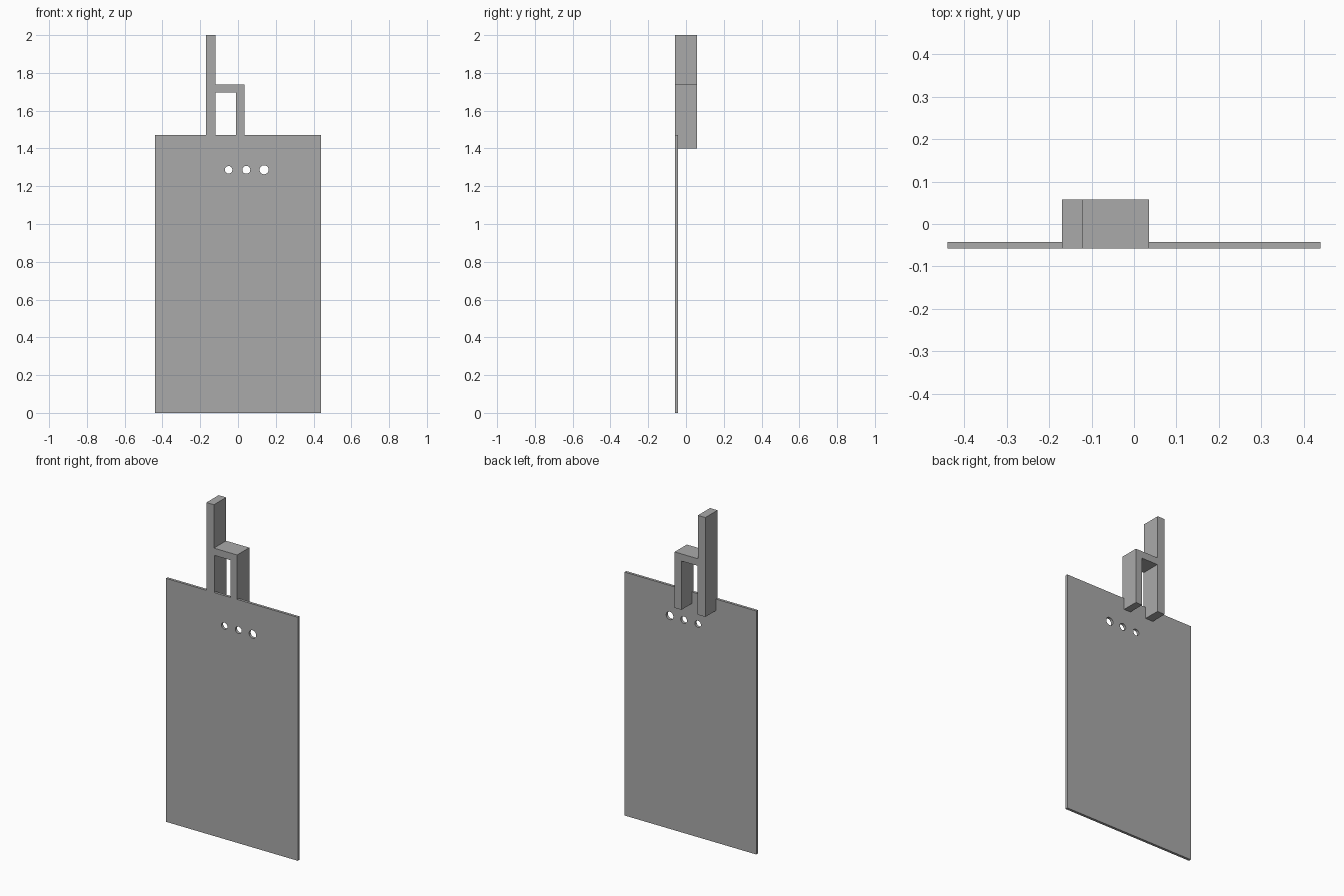
import bpy
import bmesh
from mathutils import Matrix, Vector

if "Cube" in bpy.data.objects:
    bpy.data.objects.remove(bpy.data.objects["Cube"], do_unlink=True)

grey = bpy.data.materials.new("plain_grey")
grey.use_nodes = True
colour = (0.4, 0.4, 0.4, 1)
grey.diffuse_color = colour
grey.node_tree.nodes["Principled BSDF"].inputs["Base Color"].default_value = colour

FRONT, BACK, PLATE_BACK = -0.058, 0.058, -0.042
PLATE_TOP, HANDLE_BASE = 1.47, 1.40


def make_object(name, bm):
    bmesh.ops.recalc_face_normals(bm, faces=bm.faces)
    mesh = bpy.data.meshes.new(name)
    bm.to_mesh(mesh)
    bm.free()
    mesh.materials.append(grey)
    obj = bpy.data.objects.new(name, mesh)
    bpy.context.collection.objects.link(obj)
    return obj


def extrude_profile(name, points, y0, y1):
    """Extrude an (x, z) outline from y0 to y1."""
    bm = bmesh.new()
    face = bm.faces.new([bm.verts.new((x, y0, z)) for x, z in points])
    result = bmesh.ops.extrude_face_region(bm, geom=[face])
    verts = [g for g in result["geom"] if isinstance(g, bmesh.types.BMVert)]
    bmesh.ops.translate(bm, vec=Vector((0, y1 - y0, 0)), verts=verts)
    return make_object(name, bm)


def apply_boolean(target, other, operation):
    mod = target.modifiers.new(operation.lower(), "BOOLEAN")
    mod.operation = operation
    mod.solver = "EXACT"
    mod.object = other
    bpy.context.view_layer.objects.active = target
    bpy.ops.object.modifier_apply(modifier=mod.name)
    bpy.data.objects.remove(other, do_unlink=True)


# Flat panel
panel = extrude_profile(
    "panel", [(-0.44, 0), (0.44, 0), (0.44, PLATE_TOP), (-0.44, PLATE_TOP)],
    FRONT, PLATE_BACK)

# Row of three round holes
bm = bmesh.new()
for x, radius in ((-0.05, 0.02), (0.044, 0.021), (0.138, 0.024)):
    place = Matrix.Translation((x, PLATE_BACK, 1.287)) @ Matrix.Rotation(1.5707963, 4, "X")
    bmesh.ops.create_cone(bm, cap_ends=True, segments=24, radius1=radius,
                          radius2=radius, depth=0.1, matrix=place)
apply_boolean(panel, make_object("hole_cutter", bm), "DIFFERENCE")

# Chair-shaped handle: tall post, crossbar and short leg
handle = extrude_profile(
    "handle",
    [(-0.17, HANDLE_BASE), (-0.118, HANDLE_BASE), (-0.118, 1.695), (-0.01, 1.695),
     (-0.01, HANDLE_BASE), (0.035, HANDLE_BASE), (0.035, 1.738), (-0.12, 1.738),
     (-0.12, 2), (-0.17, 2)],
    FRONT, BACK)

# Notch the handle legs so they lap over the panel and sit flush in front
bm = bmesh.new()
bmesh.ops.create_cube(bm, size=1)
low, high = Vector((-1, -0.2, 1)), Vector((1, PLATE_BACK, PLATE_TOP))
bmesh.ops.scale(bm, vec=high - low, verts=bm.verts)
bmesh.ops.translate(bm, vec=(low + high) / 2, verts=bm.verts)
apply_boolean(handle, make_object("notch_cutter", bm), "DIFFERENCE")
